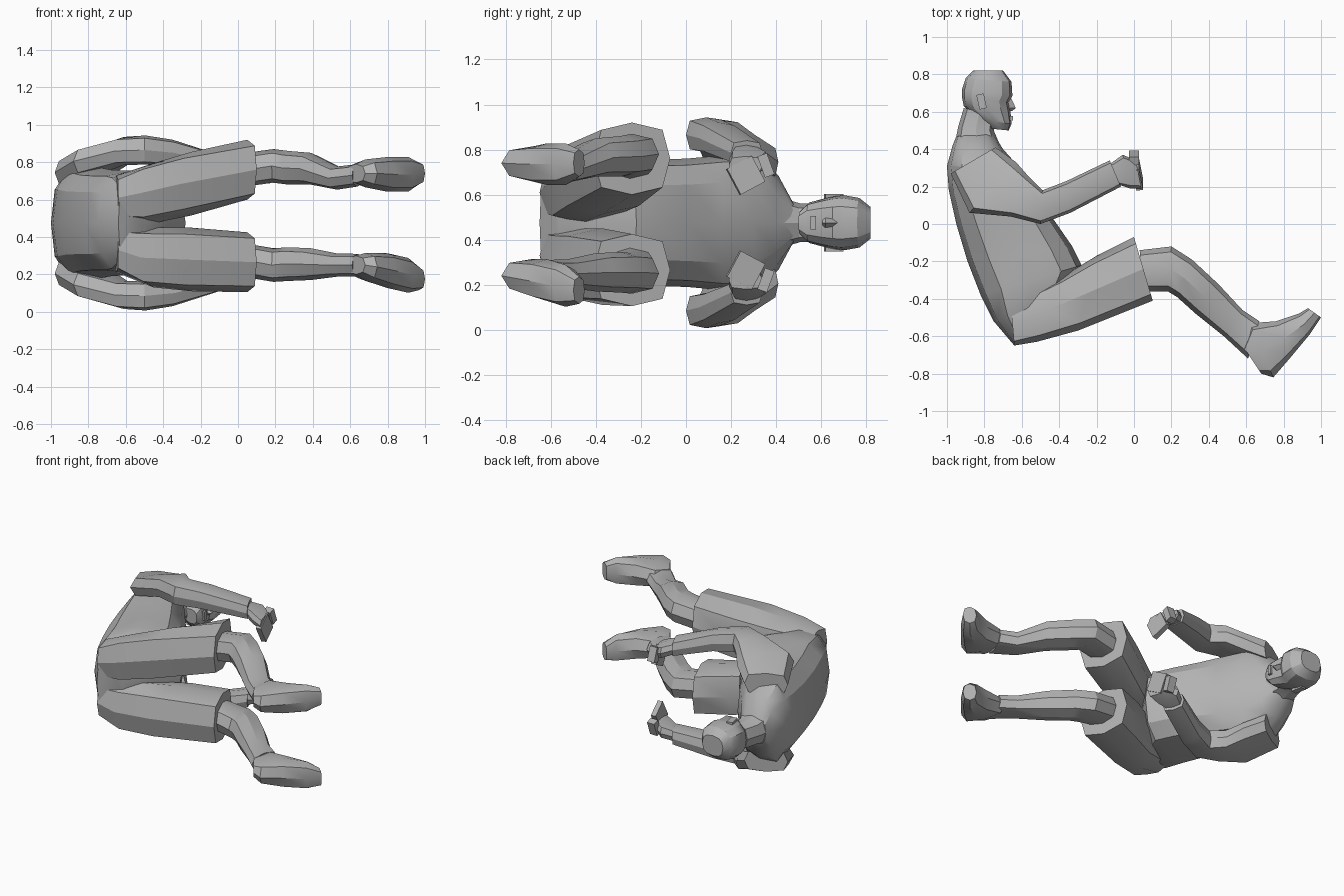
import bpy, bmesh, math
from mathutils import Matrix, Vector

if "Cube" in bpy.data.objects:
    bpy.data.objects.remove(bpy.data.objects["Cube"], do_unlink=True)

grey = bpy.data.materials.new("plain_grey")
grey.use_nodes = True
grey.diffuse_color = (0.45, 0.45, 0.45, 1)
bsdf = grey.node_tree.nodes["Principled BSDF"]
bsdf.inputs["Base Color"].default_value = (0.45, 0.45, 0.45, 1)
bsdf.inputs["Roughness"].default_value = 0.8

MID = 0.475  # body symmetry plane, the figure lies on its side


def finish(name, bm, angle=28):
    bmesh.ops.recalc_face_normals(bm, faces=bm.faces)
    mesh = bpy.data.meshes.new(name)
    bm.to_mesh(mesh)
    bm.free()
    obj = bpy.data.objects.new(name, mesh)
    bpy.context.collection.objects.link(obj)
    mesh.materials.append(grey)
    bpy.ops.object.select_all(action='DESELECT')
    obj.select_set(True)
    bpy.context.view_layer.objects.active = obj
    bpy.ops.object.shade_smooth_by_angle(angle=math.radians(angle))
    return obj


def loft(name, rings, sides=8, power=0.75):
    """Skin rings of (front x, front y, back x, back y, z centre, half width)."""
    bm = bmesh.new()
    loops = []
    for fx, fy, bx, by, z, hw in rings:
        loop = []
        for i in range(sides):
            a = 2 * math.pi * i / sides
            c, s = (math.copysign(abs(v) ** power, v) if abs(v) > 1e-6 else 0
                    for v in (math.cos(a), math.sin(a)))
            loop.append(bm.verts.new(((fx + bx) / 2 + c * (fx - bx) / 2,
                                      (fy + by) / 2 + c * (fy - by) / 2, z + s * hw)))
        loops.append(loop)
    for p, q in zip(loops, loops[1:]):
        for i in range(sides):
            j = (i + 1) % sides
            bm.faces.new((p[i], p[j], q[j], q[i]))
    bm.faces.new(loops[0])
    bm.faces.new(loops[-1])
    return finish(name, bm)


def box(name, centre, size, tilt=0, turn=0):
    bm = bmesh.new()
    m = (Matrix.Translation(Vector(centre)) @ Matrix.Rotation(math.radians(tilt), 4, 'X')
         @ Matrix.Rotation(math.radians(turn), 4, 'Z') @ Matrix.Diagonal((*size, 1)))
    bmesh.ops.create_cube(bm, size=1, matrix=m)
    return finish(name, bm)


def centred(rows):
    return [(a, b, c, d, MID, w) for a, b, c, d, w in rows]


# Torso from neck base to seat
loft("torso", centred([
    (-0.75, 0.48, -0.95, 0.47, 0.09),
    (-0.70, 0.40, -0.97, 0.42, 0.21),
    (-0.61, 0.30, -1.00, 0.31, 0.30),
    (-0.53, 0.16, -0.99, 0.18, 0.30),
    (-0.42, 0.01, -0.95, 0.00, 0.285),
    (-0.33, -0.12, -0.89, -0.20, 0.28),
    (-0.28, -0.22, -0.82, -0.38, 0.28),
    (-0.38, -0.38, -0.75, -0.52, 0.27),
    (-0.50, -0.56, -0.64, -0.65, 0.20)]), sides=12)

# Neck and head
loft("neck", centred([
    (-0.72, 0.43, -0.96, 0.42, 0.11),
    (-0.75, 0.50, -0.94, 0.52, 0.085),
    (-0.74, 0.58, -0.91, 0.62, 0.085)]))
loft("head", centred([
    (-0.67, 0.50, -0.77, 0.51, 0.05),
    (-0.655, 0.535, -0.83, 0.56, 0.09),
    (-0.66, 0.60, -0.91, 0.63, 0.108),
    (-0.67, 0.65, -0.92, 0.68, 0.118),
    (-0.65, 0.685, -0.92, 0.72, 0.122),
    (-0.655, 0.76, -0.90, 0.78, 0.11),
    (-0.70, 0.82, -0.86, 0.82, 0.07)]), sides=12)
loft("nose", centred([
    (-0.66, 0.68, -0.70, 0.68, 0.012),
    (-0.632, 0.62, -0.70, 0.62, 0.022),
    (-0.65, 0.605, -0.70, 0.605, 0.018)]), sides=4, power=1)
box("lips", (-0.662, 0.565, MID), (0.03, 0.025, 0.06))
for s, side in ((1, "left"), (-1, "right")):
    box(side + "_ear", (-0.815, 0.655, MID + s * 0.118), (0.04, 0.08, 0.02), turn=12)

# Arms, mirrored across the symmetry plane
arm = [(-0.74, 0.41, -0.98, 0.27, 0.27, 0.075),
       (-0.63, 0.33, -0.88, 0.06, 0.33, 0.075),
       (-0.56, 0.25, -0.66, 0.04, 0.385, 0.075),
       (-0.49, 0.18, -0.50, 0.00, 0.39, 0.078),
       (-0.36, 0.23, -0.34, 0.06, 0.375, 0.07),
       (-0.13, 0.34, -0.07, 0.20, 0.31, 0.055)]
palm = [(-0.13, 0.32, -0.08, 0.21, 0.305, 0.042),
        (-0.06, 0.37, -0.02, 0.19, 0.28, 0.045),
        (0.01, 0.34, 0.04, 0.19, 0.255, 0.04)]
for s, side in ((1, "left"), (-1, "right")):
    for part, rows in (("arm", arm), ("palm", palm)):
        loft(f"{side}_{part}", [(a, b, c, d, MID + s * z, w) for a, b, c, d, z, w in rows],
             power=0.6)
    box(side + "_fingers", (0.02, 0.265, MID + s * 0.21), (0.035, 0.125, 0.13),
        tilt=s * 28, turn=10)
    box(side + "_thumb", (0.0, 0.355, MID + s * 0.255), (0.055, 0.045, 0.10), tilt=s * 20)

# Legs: shared side profile, each leg with its own spread
thigh = [(-0.66, -0.42, -0.64, -0.65, 0.12),
         (-0.38, -0.28, -0.52, -0.63, 0.16),
         (-0.20, -0.17, -0.30, -0.57, 0.17),
         (0.00, -0.07, 0.10, -0.41, 0.16)]
shin = [(0.03, -0.14, 0.05, -0.36, 0.09),
        (0.20, -0.12, 0.18, -0.36, 0.09),
        (0.31, -0.19, 0.23, -0.39, 0.09),
        (0.45, -0.32, 0.33, -0.48, 0.085),
        (0.58, -0.46, 0.48, -0.60, 0.062),
        (0.67, -0.52, 0.61, -0.72, 0.06)]
foot = [(0.58, -0.65, 0.68, -0.80, 0.05),
        (0.62, -0.53, 0.745, -0.82, 0.075),
        (0.76, -0.52, 0.84, -0.71, 0.093),
        (0.88, -0.48, 0.94, -0.59, 0.093),
        (0.93, -0.45, 1.00, -0.50, 0.06)]
spread = {
    "left": ((0.61, 0.635, 0.685, 0.76), (0.76, 0.78, 0.77, 0.765, 0.715, 0.73),
             (0.74, 0.74, 0.735, 0.735, 0.74)),
    "right": ((0.33, 0.29, 0.28, 0.265), (0.275, 0.25, 0.255, 0.255, 0.25, 0.25),
              (0.25, 0.24, 0.22, 0.195, 0.175))}
for side, depths in spread.items():
    for part, rows, zs in zip(("shorts_leg", "shin", "foot"), (thigh, shin, foot), depths):
        loft(f"{side}_{part}", [(*r[:4], z, r[4]) for r, z in zip(rows, zs)],
             power=0.65 if part == "shorts_leg" else 0.8)
